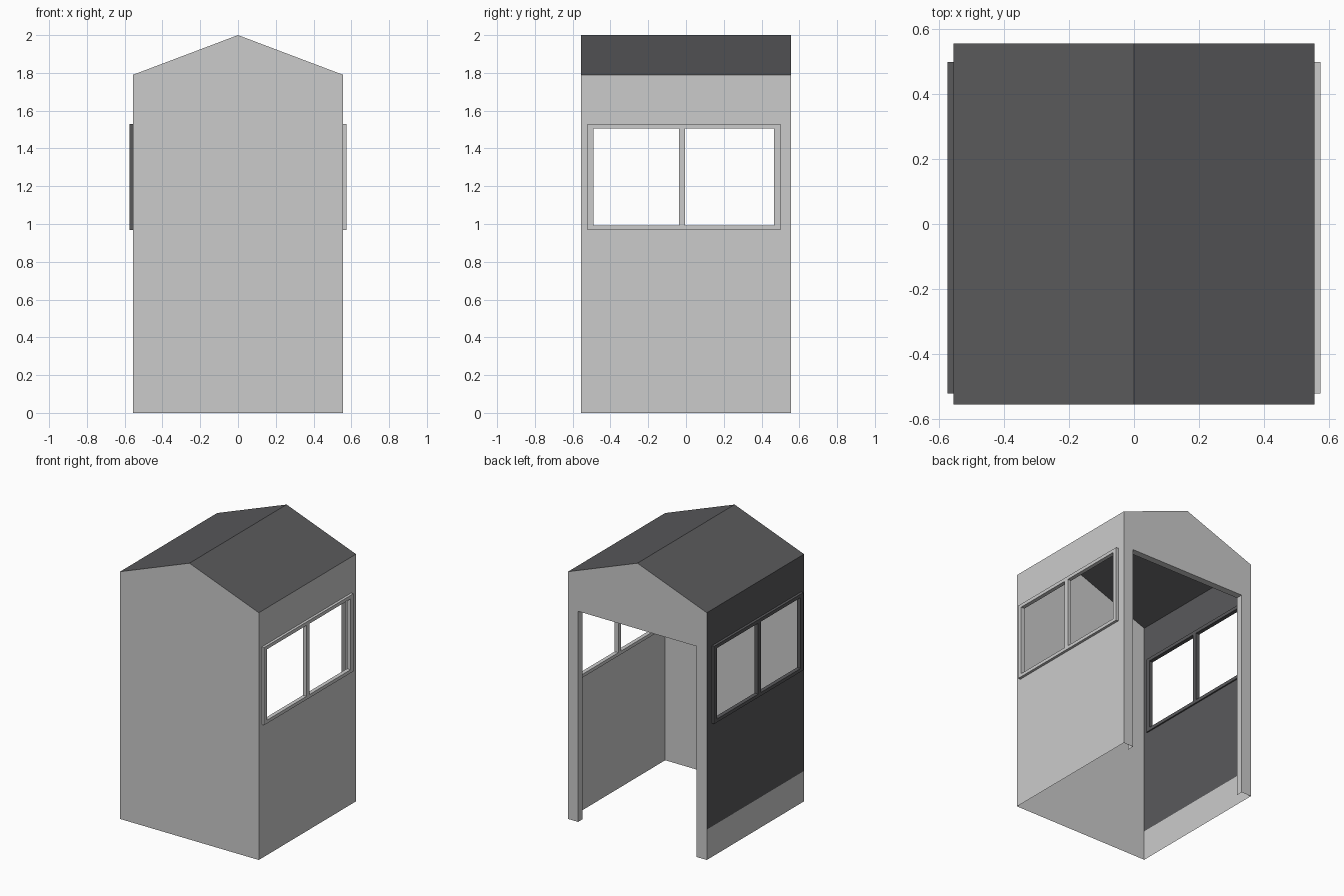
import bpy, bmesh

if "Cube" in bpy.data.objects:
    bpy.data.objects.remove(bpy.data.objects["Cube"])

W, EAVE, RIDGE = 0.556, 1.79, 2.0        # half width, eave and ridge heights
DOOR_X, DOOR_Z, JAMB = 0.475, 1.525, 0.05  # doorway half width, height, depth
Y0, Y1, Z0, Z1 = -0.522, 0.499, 0.968, 1.53  # window frame outline
SKIRT = 0.22                             # pale band under the dark left wall

dark = bpy.data.materials.new("dark_grey")
dark.diffuse_color = (0.10, 0.10, 0.105, 1)
dark.use_nodes = True
dark.node_tree.nodes["Principled BSDF"].inputs["Base Color"].default_value = dark.diffuse_color


def sheet(name, polys, mat=None):
    """Object made of flat polygons, touching corners merged."""
    bm = bmesh.new()
    for p in polys:
        bm.faces.new([bm.verts.new(v) for v in p])
    bmesh.ops.remove_doubles(bm, verts=bm.verts, dist=1e-5)
    me = bpy.data.meshes.new(name)
    bm.to_mesh(me)
    bm.free()
    ob = bpy.data.objects.new(name, me)
    bpy.context.collection.objects.link(ob)
    if mat:
        me.materials.append(mat)
    return ob


def side_rect(x, y0, y1, z0, z1):
    p = [(x, y0, z0), (x, y1, z0), (x, y1, z1), (x, y0, z1)]
    return p if x > 0 else p[::-1]


def box(x0, x1, y0, y1, z0, z1):
    p = [(x, y, z) for x in (x0, x1) for y in (y0, y1) for z in (z0, z1)]
    ids = [(0, 1, 3, 2), (4, 6, 7, 5), (0, 4, 5, 1), (2, 3, 7, 6), (0, 2, 6, 4), (1, 5, 7, 3)]
    return [[p[i] for i in f] for f in ids]


# Front gable wall
sheet("front_wall", [[(-W, -W, 0), (W, -W, 0), (W, -W, EAVE), (0, -W, RIDGE), (-W, -W, EAVE)]])

# Back wall around the doorway, with the jambs and the lintel underside
D = DOOR_X
back = [[(W, W, DOOR_Z), (D, W, DOOR_Z), (-D, W, DOOR_Z), (-W, W, DOOR_Z),
         (-W, W, EAVE), (0, W, RIDGE), (W, W, EAVE)]]
for s in (1, -1):
    post = [(s * W, W, 0), (s * D, W, 0), (s * D, W, DOOR_Z), (s * W, W, DOOR_Z)]
    jamb = [(s * D, W, 0), (s * D, W - JAMB, 0), (s * D, W - JAMB, DOOR_Z), (s * D, W, DOOR_Z)]
    back += [post[::s], jamb[::s]]
back.append([(D, W, DOOR_Z), (D, W - JAMB, DOOR_Z), (-D, W - JAMB, DOOR_Z), (-D, W, DOOR_Z)])
sheet("back_wall", back)

# Roof slopes
sheet("roof", [[(W, -W, EAVE), (W, W, EAVE), (0, W, RIDGE), (0, -W, RIDGE)],
               [(0, -W, RIDGE), (0, W, RIDGE), (-W, W, EAVE), (-W, -W, EAVE)]], dark)

# Side walls with window holes, and two-pane window frames
for name, s, mat in (("right", 1, None), ("left", -1, dark)):
    x = s * W
    sheet(name + "_wall_skirt", [side_rect(x, -W, W, 0, SKIRT)])
    sheet(name + "_wall", [side_rect(x, -W, W, SKIRT, Z0), side_rect(x, -W, W, Z1, EAVE),
                           side_rect(x, -W, Y0, Z0, Z1), side_rect(x, Y1, W, Z0, Z1)], mat)
    xa, xb = sorted((s * 0.546, s * 0.575))
    yi0, yi1, zi0, zi1 = -0.49, 0.467, 0.992, 1.505
    bars = [(Y0, Y1, Z0, zi0), (Y0, Y1, zi1, Z1), (Y0, yi0, zi0, zi1),
            (yi1, Y1, zi0, zi1), (-0.037, -0.005, zi0, zi1)]
    for i, b in enumerate(bars):
        sheet(f"{name}_window_bar_{i + 1}", box(xa, xb, *b), mat)

# Flat panel on the right wall
sheet("right_panel", [side_rect(W + 0.001, -0.10, 0.53, 0.345, 0.91)])
